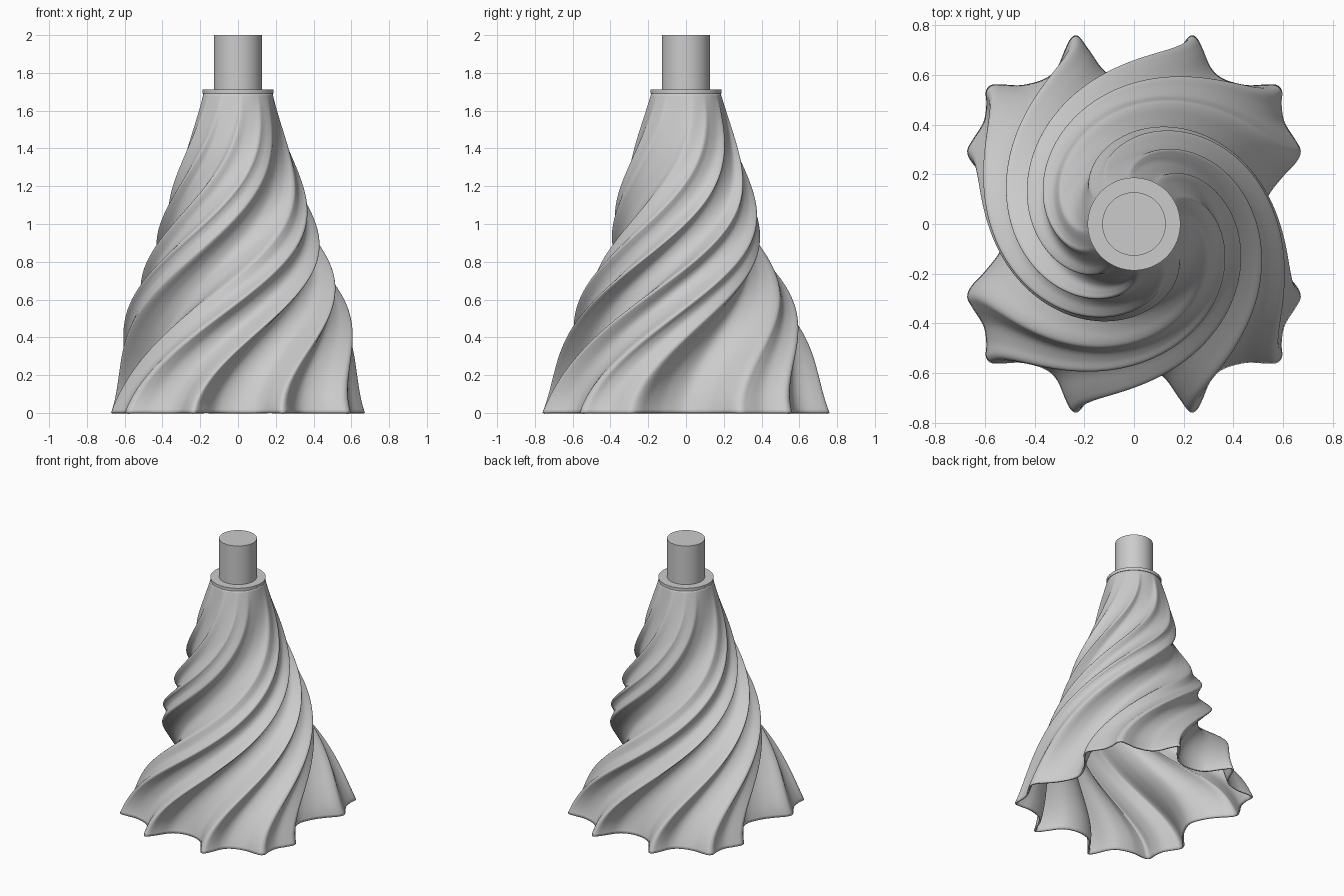
import bpy, bmesh, math
from mathutils import Vector

if "Cube" in bpy.data.objects:
    bpy.data.objects.remove(bpy.data.objects["Cube"])

grey = bpy.data.materials.new("plain_grey")
grey.diffuse_color = (0.6, 0.6, 0.6, 1)
grey.use_nodes = True
grey.node_tree.nodes["Principled BSDF"].inputs["Base Color"].default_value = grey.diffuse_color


def finish(name, bm, angle):
    mesh = bpy.data.meshes.new(name)
    bmesh.ops.recalc_face_normals(bm, faces=bm.faces)
    bm.to_mesh(mesh)
    bm.free()
    ob = bpy.data.objects.new(name, mesh)
    bpy.context.collection.objects.link(ob)
    mesh.materials.append(grey)
    bpy.context.view_layer.objects.active = ob
    ob.select_set(True)
    bpy.ops.object.shade_smooth_by_angle(angle=math.radians(angle))
    ob.select_set(False)
    return ob


def cylinder(name, radius, z0, z1):
    bm = bmesh.new()
    bmesh.ops.create_cone(bm, cap_ends=True, segments=96, radius1=radius,
                          radius2=radius, depth=z1 - z0)
    bmesh.ops.translate(bm, verts=bm.verts, vec=(0, 0, (z0 + z1) / 2))
    return finish(name, bm, 30)


# Hem outline: one quadrant, mirrored into a closed wavy loop
quad = [(0.50, 0), (0.54, 0.11), (0.60, 0.19), (0.655, 0.25), (0.672, 0.295),
        (0.65, 0.34), (0.607, 0.41), (0.595, 0.48), (0.597, 0.535),
        (0.575, 0.56), (0.53, 0.562), (0.45, 0.56), (0.36, 0.585),
        (0.31, 0.63), (0.275, 0.71), (0.25, 0.753), (0.222, 0.755),
        (0.18, 0.70), (0.11, 0.61), (0, 0.58)]
half = quad + [(-x, y) for x, y in quad[-2::-1]]
loop = [Vector(p) for p in half + [(x, -y) for x, y in half[-2:0:-1]]]


def smooth_loop(pts, steps):
    out, n = [], len(pts)
    for i in range(n):
        a, b, c, d = (pts[(i + k) % n] for k in (-1, 0, 1, 2))
        for s in range(steps):
            t = s / steps
            out.append(0.5 * (2 * b + (c - a) * t + (2 * a - 5 * b + 4 * c - d) * t * t
                              + (3 * b - a - 3 * c + d) * t ** 3))
    return out


# Twisted pleated skirt: hem outline blends to a circle while turning
HEIGHT, TOP_R, TWIST, RINGS = 1.695, 0.183, math.radians(168), 90
hem = smooth_loop(loop, 5)
bm = bmesh.new()
rings = []
for k in range(RINGS + 1):
    t = k / RINGS
    blend = t + 0.15 * t * (1 - t)
    turn = TWIST * t * t * (3 - 2 * t)
    ring = []
    for p in hem:
        r = p.length * (1 - blend) + TOP_R * blend
        a = math.atan2(p.y, p.x) + turn
        ring.append(bm.verts.new((r * math.cos(a), r * math.sin(a), HEIGHT * t)))
    rings.append(ring)
n = len(hem)
for lo, hi in zip(rings, rings[1:]):
    for i in range(n):
        j = (i + 1) % n
        bm.faces.new((lo[i], lo[j], hi[j], hi[i]))
skirt = finish("pleated_skirt", bm, 50)
shell = skirt.modifiers.new("thickness", 'SOLIDIFY')
shell.thickness = 0.012
shell.offset = -1

# Collar disc and neck
cylinder("collar", 0.187, 1.69, 1.712)
cylinder("neck", 0.128, 1.70, 2.0)
